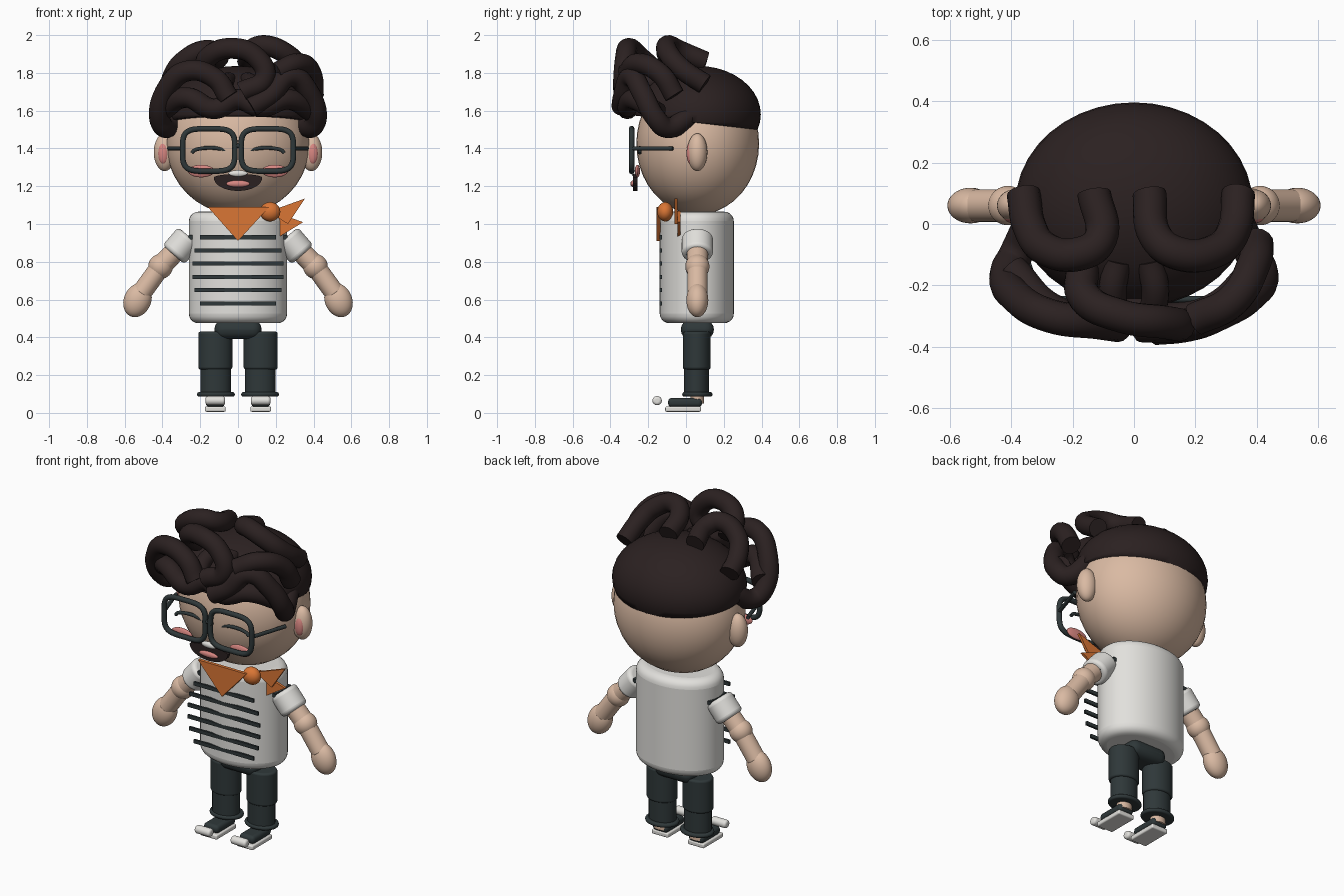
import bpy, bmesh, math
from mathutils import Vector

if "Cube" in bpy.data.objects:
    bpy.data.objects.remove(bpy.data.objects["Cube"])


def mat(name, c):
    m = bpy.data.materials.new(name)
    m.diffuse_color = (*c, 1)
    m.use_nodes = True
    m.node_tree.nodes["Principled BSDF"].inputs["Base Color"].default_value = m.diffuse_color
    return m


SKIN = mat("skin", (0.70, 0.49, 0.365))
HAIR = mat("dark_brown", (0.024, 0.015, 0.015))
CLOTH = mat("dark_slate", (0.028, 0.039, 0.041))
SHIRT = mat("off_white", (0.76, 0.75, 0.72))
ORANGE = mat("orange", (0.70, 0.18, 0.035))
PINK = mat("pink", (0.68, 0.24, 0.22))


def finish(ob, name, m, smooth=True):
    ob.name = name
    ob.data.materials.clear()
    ob.data.materials.append(m)
    bpy.ops.object.select_all(action='DESELECT')
    ob.select_set(True)
    bpy.context.view_layer.objects.active = ob
    if smooth:
        bpy.ops.object.shade_smooth_by_angle(angle=math.radians(40))
    return ob


def ball(name, loc, r, m, ry=0.0):
    bpy.ops.mesh.primitive_uv_sphere_add(segments=40, ring_count=20, location=loc, rotation=(0, ry, 0))
    ob = bpy.context.object
    ob.scale = r
    return finish(ob, name, m)


def rod(name, a, b, rx, ry, m, bevel=0.0):
    """Elliptic cylinder from a to b with an optional rounded rim."""
    a, b = Vector(a), Vector(b)
    d = b - a
    bpy.ops.mesh.primitive_cylinder_add(vertices=48, radius=1, depth=1, location=(a + b) / 2)
    ob = bpy.context.object
    for v in ob.data.vertices:
        v.co = (v.co.x * rx, v.co.y * ry, v.co.z * d.length)
    ob.rotation_euler = (0, math.atan2(d.x, d.z), 0)
    if bevel:
        mod = ob.modifiers.new("round", 'BEVEL')
        mod.width, mod.segments, mod.limit_method = bevel, 5, 'ANGLE'
    return finish(ob, name, m)


def box(name, loc, size, m, bevel=0.0):
    bpy.ops.mesh.primitive_cube_add(size=1, location=loc)
    ob = bpy.context.object
    for v in ob.data.vertices:
        v.co = [c * s for c, s in zip(v.co, size)]
    if bevel:
        mod = ob.modifiers.new("round", 'BEVEL')
        mod.width, mod.segments = bevel, 4
    return finish(ob, name, m)


def tube(name, pts, r, m, closed=False):
    """Smooth round tube through the points."""
    cu = bpy.data.curves.new(name, 'CURVE')
    cu.dimensions, cu.bevel_depth, cu.bevel_resolution = '3D', r, 5
    cu.use_fill_caps, cu.resolution_u = True, 8
    sp = cu.splines.new('BEZIER')
    sp.bezier_points.add(len(pts) - 1)
    for bp, p in zip(sp.bezier_points, pts):
        bp.co = p
        bp.handle_left_type = bp.handle_right_type = 'AUTO'
    sp.use_cyclic_u = closed
    ob = bpy.data.objects.new(name, cu)
    bpy.context.collection.objects.link(ob)
    bpy.ops.object.select_all(action='DESELECT')
    ob.select_set(True)
    bpy.context.view_layer.objects.active = ob
    bpy.ops.object.convert(target='MESH')
    return finish(bpy.context.object, name, m)


def plate(name, xz, y, t, m):
    """Flat outline in x,z given thickness t behind y."""
    bm = bmesh.new()
    f = bm.faces.new([bm.verts.new((x, y, z)) for x, z in xz])
    new = bmesh.ops.extrude_face_region(bm, geom=[f])["geom"]
    bmesh.ops.translate(bm, vec=(0, t, 0), verts=[g for g in new if isinstance(g, bmesh.types.BMVert)])
    bmesh.ops.recalc_face_normals(bm, faces=bm.faces)
    me = bpy.data.meshes.new(name)
    bm.to_mesh(me)
    bm.free()
    ob = bpy.data.objects.new(name, me)
    bpy.context.collection.objects.link(ob)
    return finish(ob, name, m, False)


# head and hair cap (upper part of an ellipsoid, rim lower at the back)
ball("head", (0, 0.062, 1.425), (0.38, 0.325, 0.375), SKIN)
cap = ball("hair_cap", (0, 0.062, 1.58), (0.387, 0.334, 0.257), HAIR)
cap.data.transform(cap.matrix_basis)
cap.matrix_basis.identity()
bm = bmesh.new()
bm.from_mesh(cap.data)
bmesh.ops.bisect_plane(bm, geom=bm.verts[:] + bm.edges[:] + bm.faces[:], plane_co=(0, 0.066, 1.535),
                       plane_no=(0, 0.115, 1), clear_inner=True)
bmesh.ops.holes_fill(bm, edges=[e for e in bm.edges if e.is_boundary])
bm.to_mesh(cap.data)
bm.free()

# curls
curls = [
    [(.05, .1, 1.86), (.07, -.04, 1.92), (.14, -.095, 1.945), (.27, -.085, 1.89), (.325, -.02, 1.82), (.34, .1, 1.74)],
    [(-.13, .1, 1.85), (-.11, -.05, 1.9), (-.17, -.095, 1.92), (-.29, -.08, 1.86), (-.34, -.01, 1.79),
     (-.36, .1, 1.73)],
    [(-.33, .02, 1.57), (-.385, -.1, 1.51), (-.415, -.16, 1.56), (-.38, -.24, 1.71), (-.27, -.3, 1.81),
     (-.12, -.32, 1.77), (-.05, -.33, 1.67)],
    [(-.17, -.15, 1.8), (-.16, -.24, 1.88), (-.04, -.3, 1.93), (.1, -.32, 1.88), (.14, -.33, 1.77), (.02, -.33, 1.7)],
    [(.33, .02, 1.57), (.385, -.1, 1.51), (.415, -.16, 1.56), (.38, -.23, 1.69), (.28, -.29, 1.78),
     (.17, -.33, 1.68), (.07, -.34, 1.62)],
    [(-.4, -.15, 1.6), (-.27, -.28, 1.67), (-.13, -.31, 1.61), (0, -.29, 1.66), (.12, -.31, 1.62),
     (.26, -.28, 1.66), (.4, -.15, 1.59)],
    [(.4, -.06, 1.68), (.39, -.13, 1.79), (.32, -.25, 1.85), (.2, -.31, 1.8)],
]
for c in curls:
    tube("curl", c, 0.055, HAIR)

for s in (-1, 1):
    tube("inner_lock", [(s * .05, -.12, 1.76), (s * .07, -.22, 1.74), (s * .05, -.31, 1.66)], 0.045, HAIR)

    # ears, eyes, cheeks
    ball("ear", (s * .388, .06, 1.38), (.058, .053, .1), SKIN)
    ball("inner_ear", (s * .395, .024, 1.375), (.029, .021, .058), PINK)
    arc = [(s * .15 + .095 * math.cos(a), -.245, 1.375 + .028 * math.sin(a))
           for a in [math.pi * i / 6 for i in range(7)]]
    tube("closed_eye", arc, 0.01, CLOTH)
    ball("cheek", (s * .195, -.257, 1.28), (.07, .014, .033), PINK)

    # glasses
    rim = []
    for i in range(24):
        a = math.tau * i / 24
        c, n = math.cos(a), math.sin(a)
        rim.append((s * .155 + .138 * math.copysign(abs(c) ** .5, c), -.288,
                    1.392 + .112 * math.copysign(abs(n) ** .5, n)))
    tube("glasses_rim", rim, 0.015, CLOTH, True)
    tube("glasses_arm", [(s * .295, -.285, 1.4), (s * .365, -.07, 1.4)], 0.011, CLOTH)

    # sleeve, arm and hand
    rod("sleeve", (s * .258, .06, .933), (s * .341, .06, .837), .077, .083, SHIRT, .022)
    box("sleeve_stripe", (s * .25, .06, .93), (.022, .15, .022), CLOTH)
    box("sleeve_stripe_lower", (s * .332, .06, .846), (.02, .12, .022), CLOTH)
    rod("upper_arm", (s * .3, .06, .89), (s * .42, .06, .765), .056, .056, SKIN)
    ball("elbow", (s * .41, .06, .775), (.065, .064, .066), SKIN)
    rod("forearm", (s * .41, .06, .775), (s * .515, .06, .63), .053, .053, SKIN, .01)
    ball("hand", (s * .532, .06, .597), (.072, .058, .093), SKIN, s * -.4)

    # trouser leg, ankle and shoe
    rod("thigh", (s * .12, .057, .23), (s * .12, .057, .43), .09, .074, CLOTH, .012)
    rod("shin", (s * .118, .055, .1), (s * .118, .055, .24), .081, .066, CLOTH)
    rod("trouser_cuff", (s * .117, .06, .086), (s * .117, .06, .11), .1, .08, CLOTH, .011)
    rod("ankle", (s * .12, .06, .05), (s * .12, .06, .1), .045, .036, SKIN)
    box("sole", (s * .12, -.015, .02), (.11, .19, .028), SHIRT, .008)
    box("shoe", (s * .12, -.005, .055), (.1, .18, .048), CLOTH, .02)
    rod("toe_cap", (s * .12 - .052, -.153, .065), (s * .12 + .052, -.153, .065), .024, .025, SHIRT, .014)

tube("glasses_bridge", [(-.03, -.288, 1.405), (0, -.288, 1.415), (.03, -.288, 1.405)], 0.012, CLOTH)

# mouth with teeth and tongue
mouth = [(.128 * math.cos(a), 1.245 + (.07 if math.sin(a) < 0 else .02) * math.sin(a))
         for a in [math.tau * i / 32 for i in range(32)]]
plate("mouth", mouth, -.28, .022, HAIR)
ball("teeth", (0, -.272, 1.267), (.052, .016, .018), SHIRT)
ball("tongue", (0, -.28, 1.213), (.062, .014, .018), PINK)

# shirt and its stripes
rod("shirt", (0, .057, .475), (0, .057, 1.065), .26, .196, SHIRT, .05)
for z, w in ((.93, .2), (.86, .23), (.79, .24), (.72, .24), (.65, .23), (.58, .2)):
    box("shirt_stripe", (0, -.133, z), (2 * w, .012, .022), CLOTH)
box("hips", (0, .06, .441), (.25, .175, .1), CLOTH, .048)

# neckerchief
plate("scarf_front", [(-.16, 1.09), (.165, 1.09), (0, .91)], -.155, .02, ORANGE)
plate("scarf_tail_upper", [(.16, 1.065), (.355, 1.135), (.265, 1.0)], -.06, .015, ORANGE)
plate("scarf_tail_lower", [(.17, 1.07), (.345, 1.01), (.215, .93)], -.045, .015, ORANGE)
ball("scarf_knot", (.17, -.11, 1.065), (.054, .042, .051), ORANGE)
